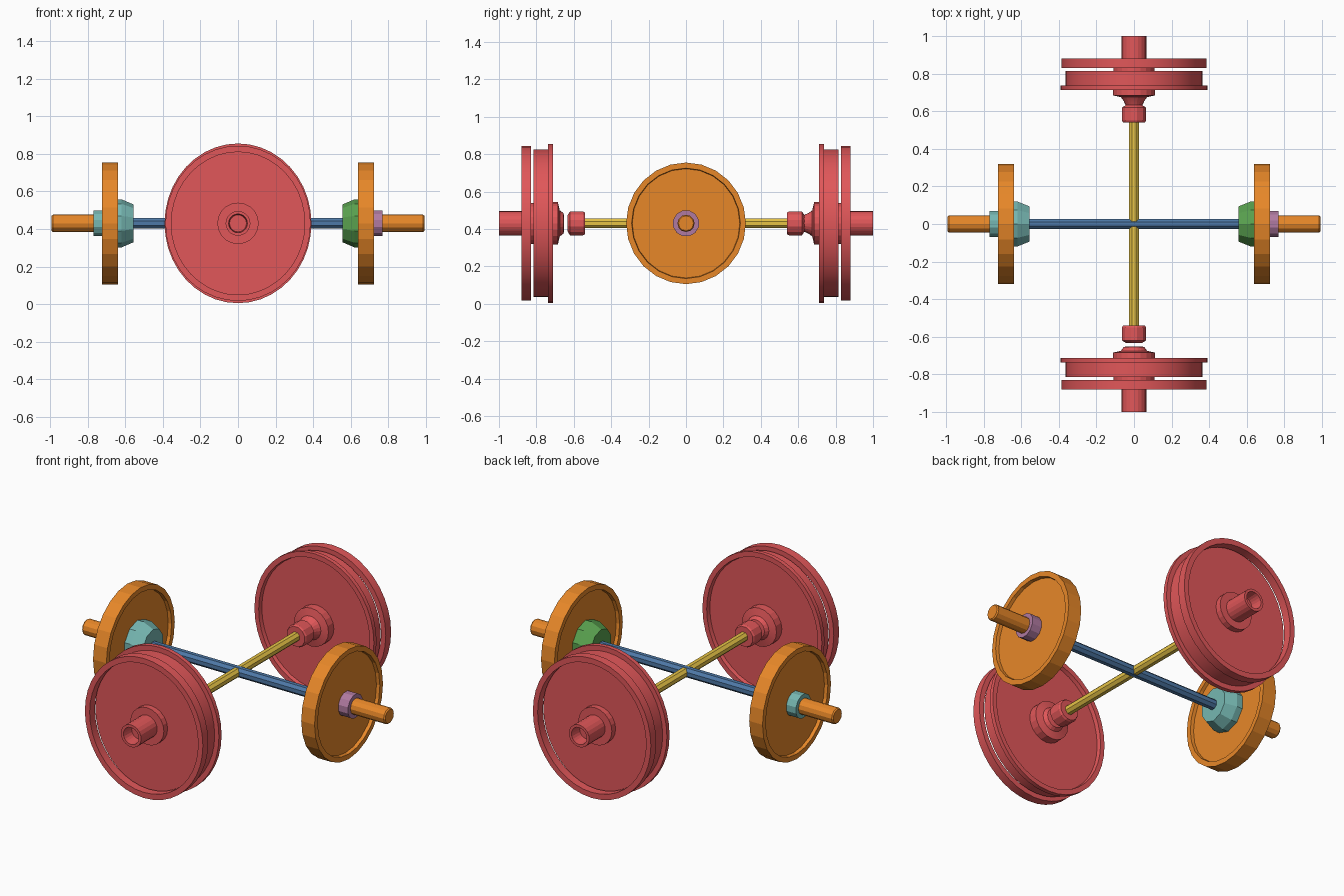
import bpy, bmesh, math

if "Cube" in bpy.data.objects:
    bpy.data.objects.remove(bpy.data.objects["Cube"], do_unlink=True)

AXLE_Z = 0.43


def material(name, rgb):
    m = bpy.data.materials.new(name)
    m.use_nodes = True
    m.diffuse_color = (*rgb, 1)
    m.node_tree.nodes["Principled BSDF"].inputs["Base Color"].default_value = (*rgb, 1)
    return m


RED = material("red", (0.75, 0.095, 0.1))
ORANGE = material("orange", (0.888, 0.27, 0.024))
TEAL = material("teal", (0.181, 0.474, 0.445))
GREEN = material("green", (0.1, 0.356, 0.078))
PURPLE = material("purple", (0.434, 0.195, 0.356))
BLUE = material("blue", (0.076, 0.191, 0.386))
YELLOW = material("yellow", (0.847, 0.584, 0.065))


def lathe(name, profile, mat, axis, side=1, sides=12, squash=1.0, ring=False, turn=0.0):
    """Revolve (distance, radius) points around the x or y axle line."""
    bm = bmesh.new()

    def place(t, u, v):
        if axis == "x":
            return (side * t, u * squash, v + AXLE_Z)
        return (u * squash, side * t, v + AXLE_Z)

    loops = []
    for t, r in profile:
        if r == 0:
            loops.append([bm.verts.new(place(t, 0, 0))] * sides)
            continue
        angles = [2 * math.pi * (i + turn) / sides for i in range(sides)]
        loops.append([bm.verts.new(place(t, r * math.cos(a), r * math.sin(a))) for a in angles])
    pairs = list(zip(loops, loops[1:]))
    if ring:
        pairs.append((loops[-1], loops[0]))
    for a, b in pairs:
        for i in range(sides):
            j = (i + 1) % sides
            corners = list(dict.fromkeys([a[i], a[j], b[j], b[i]]))
            bm.faces.new(corners)
    bmesh.ops.recalc_face_normals(bm, faces=bm.faces)
    mesh = bpy.data.meshes.new(name)
    bm.to_mesh(mesh)
    bm.free()
    mesh.materials.append(mat)
    mesh.shade_smooth()
    mesh.set_sharp_from_angle(angle=math.radians(14))
    ob = bpy.data.objects.new(name, mesh)
    bpy.context.collection.objects.link(ob)
    return ob


def rod(name, start, end, radius, mat, axis, side=1, sides=10, turn=0.0):
    return lathe(name, [(start, 0), (start, radius), (end, radius), (end, 0)],
                 mat, axis, side, sides, turn=turn)


# Crossed axles
rod("long_axle", -0.62, 0.62, 0.03, BLUE, "x", sides=8, turn=0.5)
rod("cross_axle", -0.56, 0.56, 0.028, YELLOW, "y", sides=8, turn=0.5)

# Large red wheels at front and back
for side, end in ((-1, "front"), (1, "back")):
    lathe(end + "_wheel_body", [
        (0.735, 0), (0.735, 0.39), (0.712, 0.395), (0.712, 0.425), (0.737, 0.425),
        (0.737, 0.395), (0.815, 0.395), (0.815, 0)], RED, "y", side, 40, 0.92)
    lathe(end + "_wheel_hoop", [
        (0.83, 0.38), (0.83, 0.413), (0.88, 0.413), (0.88, 0.38)],
        RED, "y", side, 40, 0.935, ring=True)
    # Outer hub with a hollow tube
    lathe(end + "_outer_hub", [
        (0.8, 0), (0.8, 0.11), (0.85, 0.11), (0.85, 0.066), (1.0, 0.066),
        (1.0, 0.05), (0.93, 0.045), (0.93, 0)], RED, "y", side, 20)
    # Inner boss tapering to a neck, which is broken at the front
    neck = 0.652 if side < 0 else 0.62
    lathe(end + "_inner_boss", [
        (0.74, 0), (0.74, 0.113), (0.685, 0.113), (0.675, 0.07), (0.655, 0.055),
        (neck, 0.04), (neck, 0)], RED, "y", side, 20)
    lathe(end + "_coupling", [
        (0.54, 0), (0.54, 0.06), (0.55, 0.066), (0.62, 0.066), (0.633, 0.045),
        (0.633, 0)], RED, "y", side, 12, turn=0.5)

# Orange wheels, shafts and coloured collars at left and right
for side, end, cone, collar in ((1, "left", GREEN, PURPLE), (-1, "right", TEAL, TEAL)):
    lathe(end + "_wheel", [
        (0.658, 0), (0.658, 0.292), (0.638, 0.295), (0.638, 0.325), (0.725, 0.325),
        (0.725, 0.295), (0.705, 0.292), (0.705, 0)], ORANGE, "x", side, 24, 0.985)
    lathe(end + "_shaft", [
        (0.7, 0), (0.7, 0.046), (0.985, 0.046), (0.992, 0.04), (0.992, 0)],
        ORANGE, "x", side, 12)
    lathe(end + "_cone", [
        (0.555, 0), (0.555, 0.1), (0.62, 0.128), (0.665, 0.128), (0.665, 0)],
        cone, "x", side, 10, 0.98, turn=0.5)
    rod(end + "_collar", 0.7, 0.768, 0.071, collar, "x", side, 12, turn=0.5)
